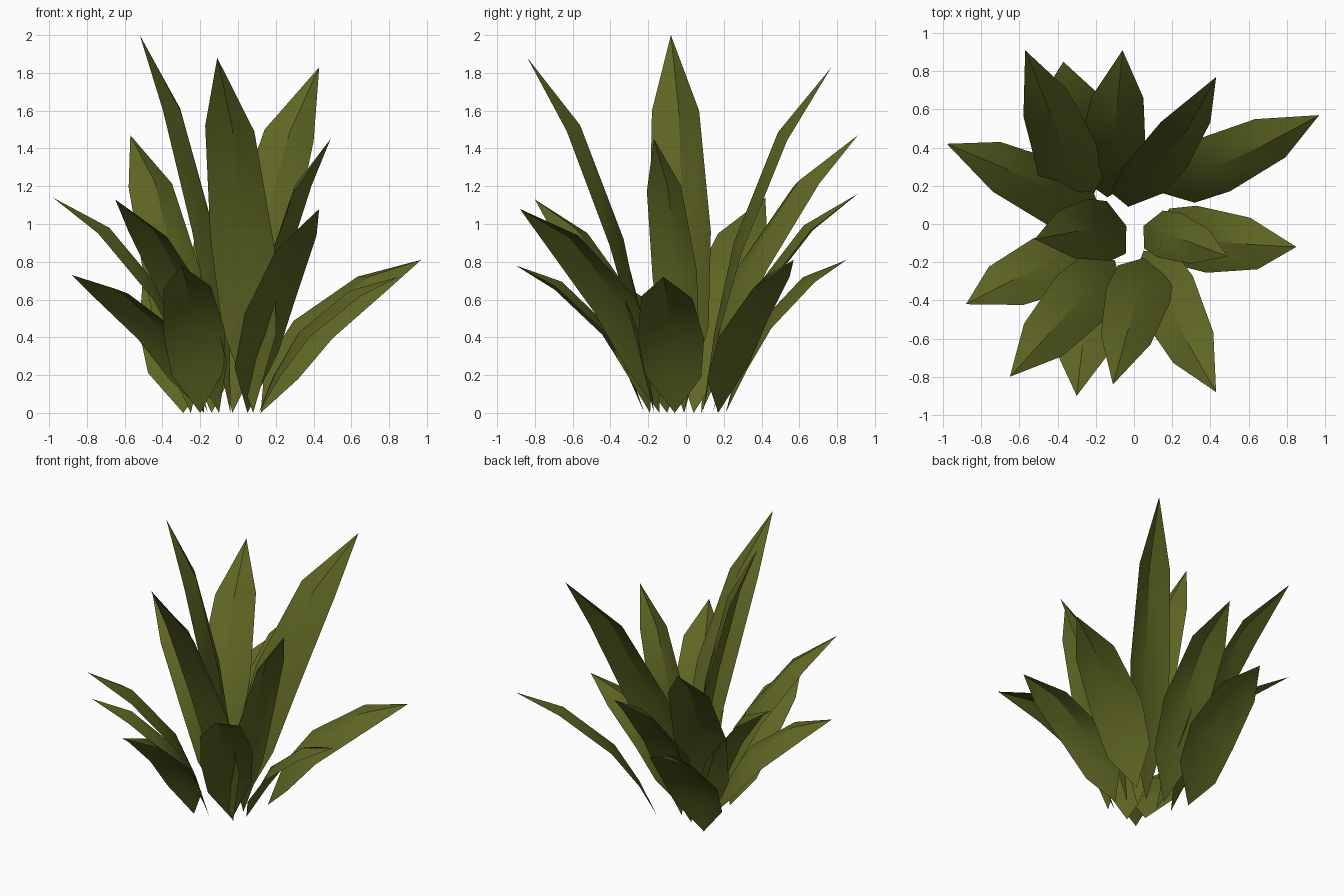
import bpy, bmesh
from mathutils import Vector

if "Cube" in bpy.data.objects:
    bpy.data.objects.remove(bpy.data.objects["Cube"])

green = bpy.data.materials.new("olive green")
green.diffuse_color = (0.115, 0.134, 0.017, 1)
green.use_nodes = True
green.node_tree.nodes["Principled BSDF"].inputs["Base Color"].default_value = green.diffuse_color

# Each leaf: base x, y | tip x, y, z | vector across the blade near the tip
LEAVES = [
    (-0.16, 0.04, -0.98, 0.42, 1.14, 0.04, 0.26, 0.00),
    (-0.25, 0.08, -0.57, 0.91, 1.47, 0.23, 0.14, 0.02),
    (-0.29, 0.21, -0.37, 0.85, 0.81, 0.32, 0.05, 0.01),
    (-0.14, 0.14, -0.06, 0.91, 1.16, 0.27, -0.01, 0.00),
    (-0.03, 0.09, 0.43, 0.77, 1.83, 0.26, 0.00, -0.06),
    (0.12, 0.17, 0.97, 0.57, 0.81, 0.16, -0.20, -0.07),
    (0.11, -0.06, 0.85, -0.12, 0.72, 0.04, -0.27, 0.01),
    (0.05, -0.01, 0.49, -0.17, 1.45, -0.09, -0.18, -0.03),
    (0.05, -0.14, 0.43, -0.88, 1.08, -0.21, -0.16, -0.07),
    (0.08, -0.17, -0.11, -0.84, 1.88, -0.26, 0.05, 0.03),
    (-0.20, -0.22, -0.30, -0.90, 0.78, -0.25, 0.00, -0.02),
    (-0.10, -0.19, -0.65, -0.80, 1.13, -0.20, 0.17, 0.02),
    (-0.18, -0.10, -0.88, -0.42, 0.73, -0.18, 0.20, -0.02),
    (-0.04, -0.01, -0.52, -0.08, 2.00, -0.09, 0.25, 0.00),
]


def make_leaf(i, bx, by, tx, ty, tz, sx, sy, sz):
    """Arching blade with a raised midrib, pointed at both ends."""
    reach = Vector((tx - bx, ty - by, 0))
    half = Vector((sx, sy, sz)) / 2
    base = Vector((bx, by, 0))
    tip = base + reach + Vector((0, 0, tz))
    inner = (tip - base).cross(half).normalized()
    if inner.z < 0:
        inner.negate()
    t = min(1, max(0, (tz - 0.75) / 1.15))          # short leaves arch more
    # outward fraction, height fraction, width factor, midrib rise
    rows = [(0.13 - 0.02 * t, 0.27 - 0.04 * t, 1.1, 0.015),
            (0.33 - 0.03 * t, 0.55 - 0.07 * t, 1.3, 0.045),
            (0.70 - 0.05 * t, 0.85 - 0.05 * t, 1.0, 0.05)]

    bm = bmesh.new()
    start = bm.verts.new(base)
    prev = None
    for out, up, wide, rise in rows:
        mid = base + reach * out + Vector((0, 0, tz * up))
        cur = [bm.verts.new(mid - half * wide),
               bm.verts.new(mid + inner * rise),
               bm.verts.new(mid + half * wide)]
        for k in (0, 1):
            if prev:
                bm.faces.new((prev[k], cur[k], cur[k + 1], prev[k + 1]))
            else:
                bm.faces.new((start, cur[k], cur[k + 1]))
        prev = cur
    end = bm.verts.new(tip)
    for k in (0, 1):
        bm.faces.new((prev[k], end, prev[k + 1]))
    bm.normal_update()
    if sum(f.normal.dot(inner) for f in bm.faces) < 0:
        bmesh.ops.reverse_faces(bm, faces=bm.faces[:])

    mesh = bpy.data.meshes.new(f"leaf_{i}")
    bm.to_mesh(mesh)
    bm.free()
    mesh.materials.append(green)
    ob = bpy.data.objects.new(f"leaf_{i}", mesh)
    bpy.context.collection.objects.link(ob)
    ob.select_set(True)
    bpy.context.view_layer.objects.active = ob


for i, leaf in enumerate(LEAVES, 1):
    make_leaf(i, *leaf)

# Soft blades with a crisp midrib near the tip
bpy.ops.object.shade_smooth_by_angle(angle=0.55)
